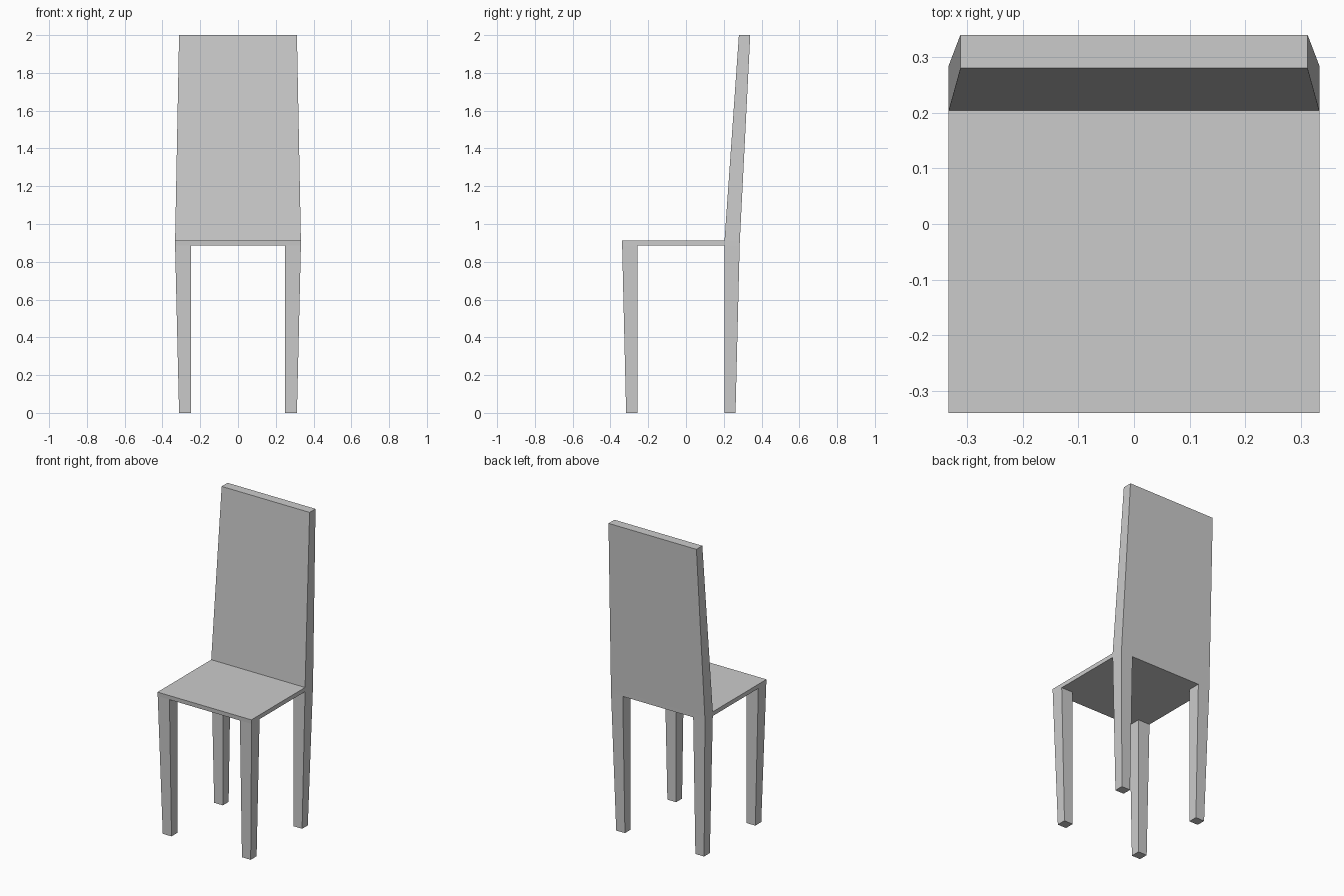
import bpy
import bmesh

if "Cube" in bpy.data.objects:
    bpy.data.objects.remove(bpy.data.objects["Cube"])


def loft(name, sections, cap_bottom=True, cap_top=True, mirror=False):
    """Skin stacked rectangles given as (z, x0, x1, y0, y1), lowest first."""
    bm = bmesh.new()
    rings = [[bm.verts.new(p) for p in ((x0, y0, z), (x1, y0, z), (x1, y1, z), (x0, y1, z))]
             for z, x0, x1, y0, y1 in sections]
    for low, high in zip(rings, rings[1:]):
        for i in range(4):
            j = (i + 1) % 4
            bm.faces.new((low[i], low[j], high[j], high[i]))
    if cap_bottom:
        bm.faces.new(rings[0][::-1])
    if cap_top:
        bm.faces.new(rings[-1])
    mesh = bpy.data.meshes.new(name)
    bm.to_mesh(mesh)
    bm.free()
    obj = bpy.data.objects.new(name, mesh)
    bpy.context.collection.objects.link(obj)
    if mirror:
        obj.modifiers.new("Mirror", "MIRROR").use_axis[0] = True
    return obj


UNDER, SEAT = 0.885, 0.912   # seat underside and top heights
W = 0.333                    # half width at the seat

# Thin seat panel
loft("seat", [(UNDER, -W, W, -0.338, 0.204), (SEAT, -W, W, -0.34, 0.204)])

# Backrest: leans backward and narrows toward the top
loft("backrest", [(UNDER, -W, W, 0.204, 0.284),
                  (SEAT, -W, W, 0.204, 0.285),
                  (2.0, -0.312, 0.312, 0.28, 0.34)])

# Tapered legs, straight on the inner faces; the open tops meet the seat
loft("front_legs", [(0, 0.25, 0.312, -0.317, -0.257),
                    (UNDER, 0.25, W, -0.338, -0.257)], cap_top=False, mirror=True)
loft("back_legs", [(0, 0.25, 0.312, 0.204, 0.262),
                   (UNDER, 0.25, W, 0.204, 0.284)], cap_top=False, mirror=True)
